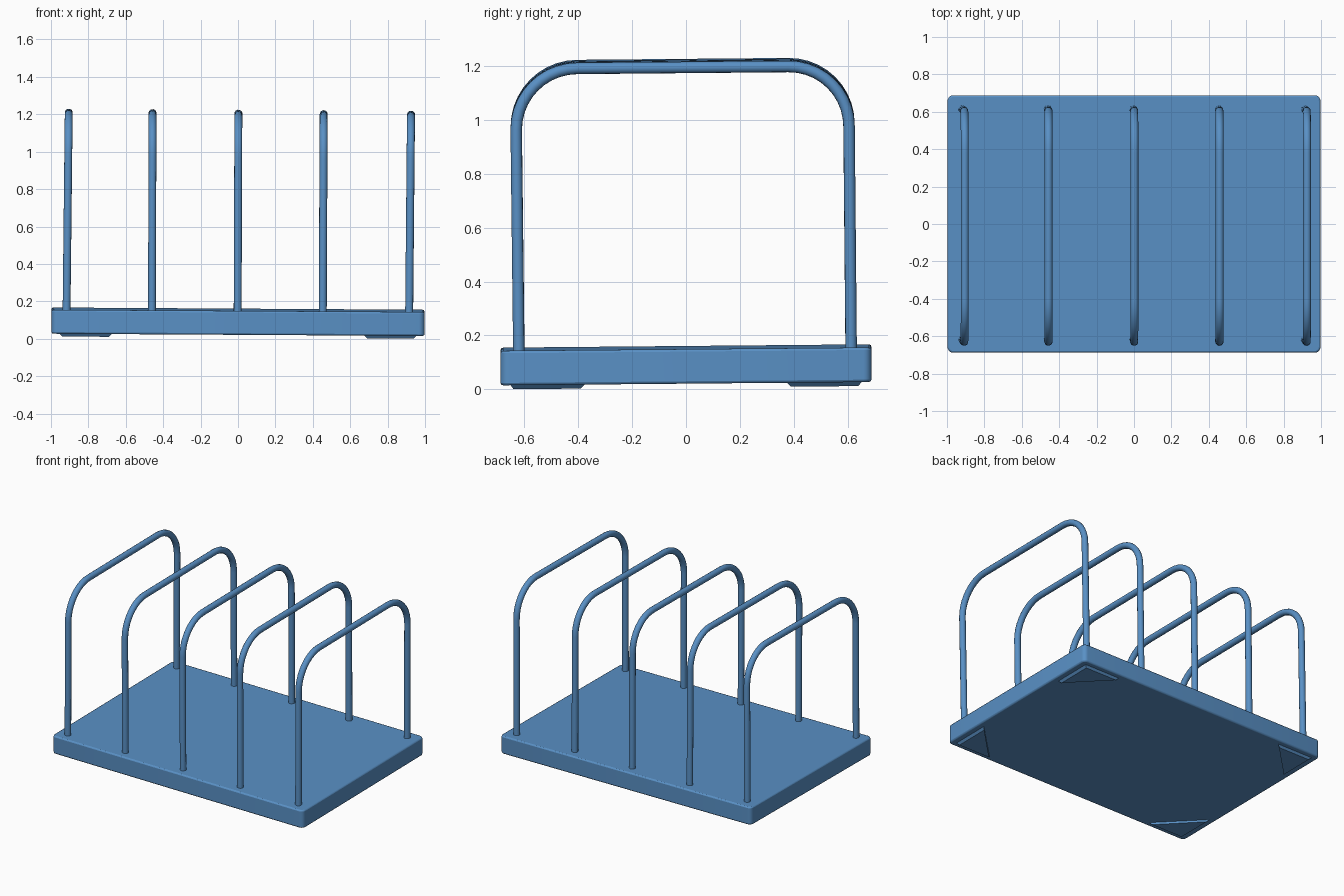
import bpy, bmesh, math
from mathutils import Vector

if "Cube" in bpy.data.objects:
    bpy.data.objects.remove(bpy.data.objects["Cube"])

blue = bpy.data.materials.new("satin_blue")
blue.use_nodes = True
colour = (0.10, 0.28, 0.56, 1)
blue.diffuse_color = colour
blue.node_tree.nodes["Principled BSDF"].inputs["Base Color"].default_value = colour


def lean(x, y):
    """Slight lean of the tray across its width and depth."""
    return 0.009 * y - 0.006 * x


def finish(obj, angle=40):
    obj.data.materials.clear()
    obj.data.materials.append(blue)
    bpy.ops.object.select_all(action="DESELECT")
    obj.select_set(True)
    bpy.context.view_layer.objects.active = obj
    bpy.ops.object.shade_smooth_by_angle(angle=math.radians(angle))


def prism(name, bottom, top, z0, z1):
    """Solid between two outlines with the same number of points."""
    bm = bmesh.new()
    low = [bm.verts.new((x, y, z0 + lean(x, y))) for x, y in bottom]
    high = [bm.verts.new((x, y, z1 + lean(x, y))) for x, y in top]
    bm.faces.new(low)
    bm.faces.new(high)
    n = len(low)
    for i in range(n):
        j = (i + 1) % n
        bm.faces.new((low[i], low[j], high[j], high[i]))
    bmesh.ops.recalc_face_normals(bm, faces=bm.faces)
    mesh = bpy.data.meshes.new(name)
    bm.to_mesh(mesh)
    bm.free()
    obj = bpy.data.objects.new(name, mesh)
    bpy.context.collection.objects.link(obj)
    return obj


def rounded_rect(hx, hy, r, steps=5):
    points = []
    for k, (sx, sy) in enumerate(((1, 1), (-1, 1), (-1, -1), (1, -1))):
        for i in range(steps + 1):
            a = math.pi / 2 * (k + i / steps)
            points.append((sx * (hx - r) + r * math.cos(a),
                           sy * (hy - r) + r * math.sin(a)))
    return points


# Tray with softened corners and edges
outline = rounded_rect(0.997, 0.688, 0.03)
tray = prism("base_tray", outline, outline, 0.027, 0.155)
bevel = tray.modifiers.new("soft_edges", "BEVEL")
bevel.width = 0.009
bevel.segments = 2
bevel.limit_method = "ANGLE"
bevel.angle_limit = math.radians(50)
finish(tray)

# Shallow corner feet, tapering diagonally inward
for sx, x_name in ((-1, "right"), (1, "left")):
    for sy, y_name in ((-1, "front"), (1, "back")):
        def corner(shape):
            return [(sx * x, sy * y) for x, y in shape]
        sole = [(0.94, 0.64), (0.69, 0.64), (0.94, 0.39)]
        root = [(0.96, 0.655), (0.67, 0.655), (0.96, 0.37)]
        finish(prism(f"{y_name}_{x_name}_foot", corner(sole), corner(root), 0.012, 0.032))


def hoop_path(x_base, x_top):
    """Leg, rounded corner, crossbar, rounded corner, leg."""
    r, top = 0.225, 1.2
    points = [Vector((x_base, -0.62, 0.12))]
    for centre, start in ((-0.405, math.pi), (0.38, math.pi / 2)):
        for i in range(11):
            a = start - math.pi / 2 * i / 10
            y = centre + r * math.cos(a)
            z = top - r + r * math.sin(a)
            x = x_base + (x_top - x_base) * (z - 0.15) / (top - 0.15)
            points.append(Vector((x, y, z + lean(x, y))))
    points.append(Vector((x_base, 0.613, 0.12)))
    return points


# Row of bent wire dividers
for n, (x_base, x_top) in enumerate(((-0.917, -0.905), (-0.46, -0.457), (-0.002, 0.002),
                                     (0.453, 0.458), (0.915, 0.925)), 1):
    curve = bpy.data.curves.new(f"divider_hoop_{n}", "CURVE")
    curve.dimensions = "3D"
    curve.bevel_depth = 0.0215
    curve.bevel_resolution = 4
    curve.use_fill_caps = True
    path = hoop_path(x_base, x_top)
    spline = curve.splines.new("POLY")
    spline.points.add(len(path) - 1)
    for point, co in zip(spline.points, path):
        point.co = (*co, 1)
    hoop = bpy.data.objects.new(curve.name, curve)
    bpy.context.collection.objects.link(hoop)
    bpy.ops.object.select_all(action="DESELECT")
    hoop.select_set(True)
    bpy.context.view_layer.objects.active = hoop
    bpy.ops.object.convert(target="MESH")
    finish(bpy.context.view_layer.objects.active)
